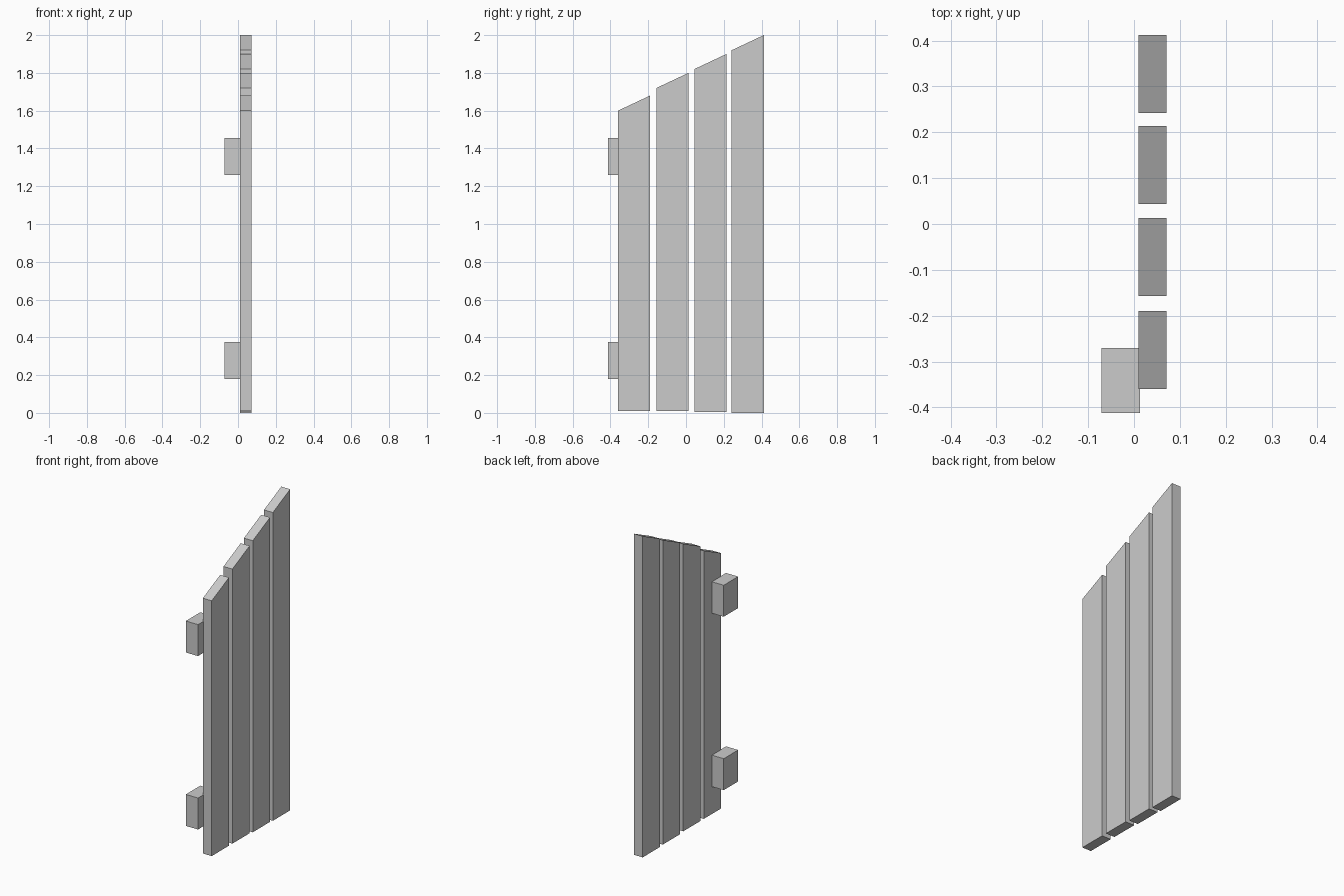
import bpy, bmesh

if "Cube" in bpy.data.objects:
    bpy.data.objects.remove(bpy.data.objects["Cube"])


def prism(name, x0, x1, profile):
    """Extrude a (y, z) outline along x."""
    bm = bmesh.new()
    face = bm.faces.new([bm.verts.new((x0, y, z)) for y, z in profile])
    side = bmesh.ops.extrude_face_region(bm, geom=[face])["geom"]
    verts = [g for g in side if isinstance(g, bmesh.types.BMVert)]
    bmesh.ops.translate(bm, verts=verts, vec=(x1 - x0, 0, 0))
    bmesh.ops.recalc_face_normals(bm, faces=bm.faces)
    mesh = bpy.data.meshes.new(name)
    bm.to_mesh(mesh)
    bm.free()
    obj = bpy.data.objects.new(name, mesh)
    bpy.context.collection.objects.link(obj)
    return obj


# Planks with slanted tops: (start y, bottom z, low top z, high top z)
WIDTH = 0.17
planks = [
    (-0.36, 0.01, 1.60, 1.68),
    (-0.157, 0.01, 1.72, 1.80),
    (0.044, 0.004, 1.82, 1.90),
    (0.242, 0.0, 1.92, 2.0),
]
for i, (y, bottom, low, high) in enumerate(planks, 1):
    prism(f"plank_{i}", 0.01, 0.071,
          [(y, bottom), (y + WIDTH, bottom), (y + WIDTH, high), (y, low)])

# Rail blocks on the back of the first plank
for name, z in (("lower_block", 0.18), ("upper_block", 1.26)):
    prism(name, -0.071, 0.013,
          [(-0.412, z), (-0.27, z), (-0.27, z + 0.196), (-0.412, z + 0.196)])
